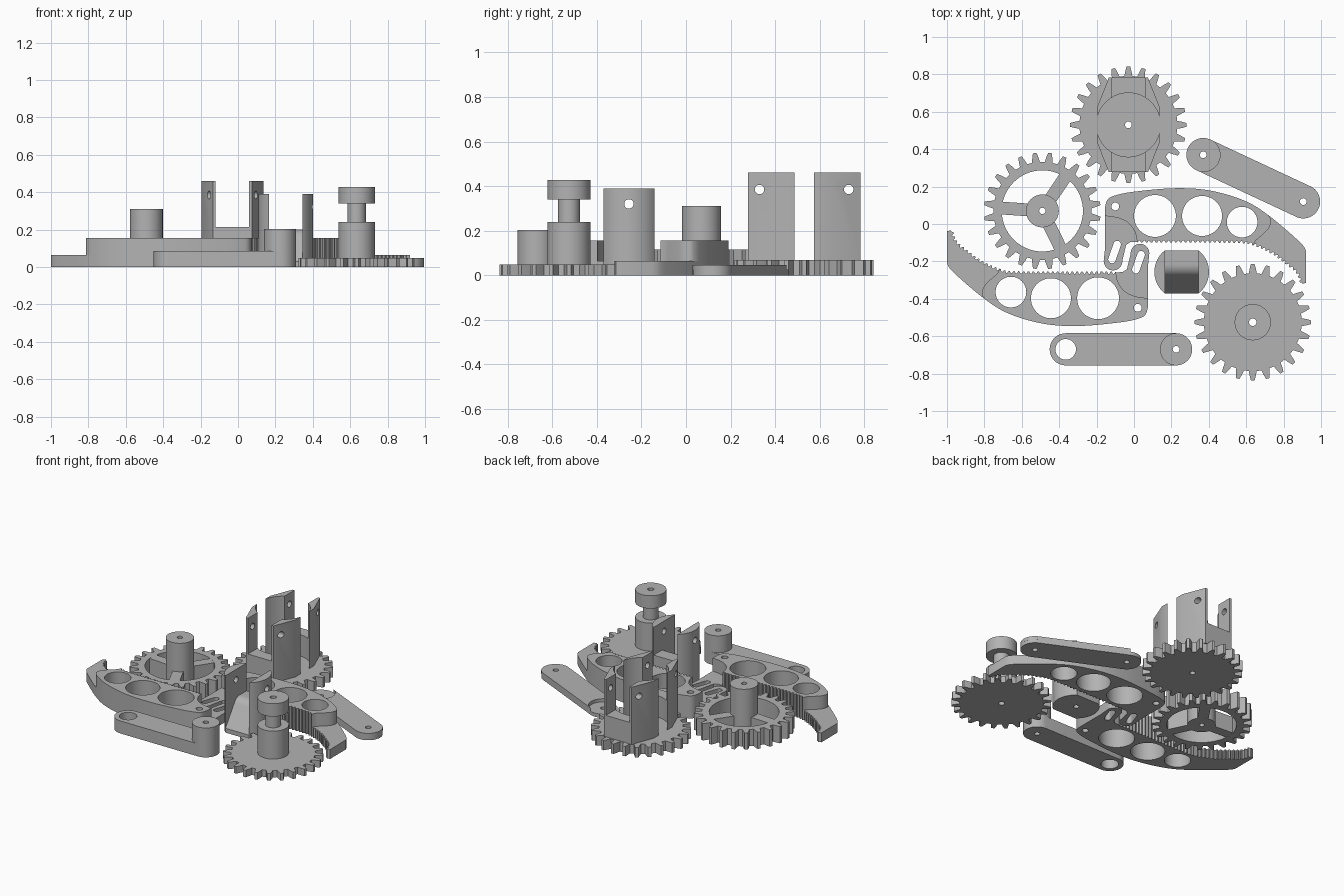
import bpy, bmesh, math
from mathutils import Vector, Matrix

old = bpy.data.objects.get("Cube")
if old:
    bpy.data.objects.remove(old, do_unlink=True)

grey = bpy.data.materials.new("plain grey plastic")
grey.use_nodes = True
grey.diffuse_color = (0.45, 0.45, 0.45, 1)
grey.node_tree.nodes["Principled BSDF"].inputs["Base Color"].default_value = (0.45, 0.45, 0.45, 1)


# ---------- helpers ----------
def add_object(name, mesh):
    ob = bpy.data.objects.new(name, mesh)
    bpy.context.collection.objects.link(ob)
    mesh.materials.clear()
    mesh.materials.append(grey)
    return ob


def baked(ob):
    return bpy.data.meshes.new_from_object(
        ob.evaluated_get(bpy.context.evaluated_depsgraph_get()))


def plate(name, loops, z0, z1):
    """Extrude closed outlines; inner outlines become holes."""
    cu = bpy.data.curves.new(name, 'CURVE')
    cu.dimensions, cu.fill_mode, cu.extrude = '2D', 'BOTH', (z1 - z0) / 2
    for loop in loops:
        sp = cu.splines.new('POLY')
        sp.points.add(len(loop) - 1)
        for p, q in zip(sp.points, loop):
            p.co = (q[0], q[1], 0, 1)
        sp.use_cyclic_u = True
    tmp = bpy.data.objects.new("outline", cu)
    bpy.context.collection.objects.link(tmp)
    bpy.context.view_layer.update()
    mesh = baked(tmp)
    bpy.data.objects.remove(tmp, do_unlink=True)
    bm = bmesh.new()
    bm.from_mesh(mesh)
    bmesh.ops.remove_doubles(bm, verts=bm.verts, dist=1e-5)
    bmesh.ops.recalc_face_normals(bm, faces=bm.faces)
    bmesh.ops.translate(bm, verts=bm.verts, vec=(0, 0, (z0 + z1) / 2))
    bm.to_mesh(mesh)
    bm.free()
    return add_object(name, mesh)


def cut(ob, cutters):
    """Subtract helper solids, then delete them."""
    for c in cutters:
        c.hide_render = True
        m = ob.modifiers.new("cut", 'BOOLEAN')
        m.operation, m.solver, m.object = 'DIFFERENCE', 'EXACT', c
    bpy.context.view_layer.update()
    mesh = baked(ob)
    ob.modifiers.clear()
    ob.data = mesh
    for c in cutters:
        bpy.data.objects.remove(c, do_unlink=True)


def pin(x, y, z, r, length):
    """Round cutter lying along x."""
    ob = plate("pin_cutter", [arc(0, 0, r)], -length / 2, length / 2)
    ob.data.transform(Matrix.Translation((x, y, z)) @ Matrix.Rotation(math.pi / 2, 4, 'Y'))
    return ob


def arc(x, y, r, a0=0, a1=360, n=48):
    full = abs(a1 - a0) == 360
    return [(x + r * math.cos(math.radians(a0 + (a1 - a0) * i / n)),
             y + r * math.sin(math.radians(a0 + (a1 - a0) * i / n)))
            for i in range(n if full else n + 1)]


def capsule(a, b, r):
    t = math.degrees(math.atan2(b[1] - a[1], b[0] - a[0]))
    return arc(*b, r, t - 90, t + 90, 20) + arc(*a, r, t + 90, t + 270, 20)


def box(x, y, hx, hy):
    return [(x - hx, y - hy), (x + hx, y - hy), (x + hx, y + hy), (x - hx, y + hy)]


def gear(x, y, phase=0, teeth=24, root=0.262, tip=0.312):
    pts = []
    for i in range(teeth):
        for f, h in ((-.31, 0), (-.22, .5), (-.12, 1), (.12, 1), (.22, .5), (.31, 0)):
            a = (i + phase + f) * math.tau / teeth
            r = root + (tip - root) * h
            pts.append((x + r * math.cos(a), y + r * math.sin(a)))
    return pts


def smooth(pts, n=8):
    """Rounded path through the points."""
    p = [Vector(q) for q in [pts[0], *pts, pts[-1]]]
    out = []
    for a, b, c, d in zip(p, p[1:], p[2:], p[3:]):
        for i in range(n):
            t = i / n
            out.append(b + .5 * t * (c - a + t * (2 * a - 5 * b + 4 * c - d
                                                  + t * (3 * (b - c) + d - a))))
    return out + [p[-1]]


def toothed(path, pitch=0.026, depth=0.012):
    """Walk along a path and raise small square-ish teeth on it."""
    out, k, rest = [], 0, 0
    for a, b in zip(path, path[1:]):
        d = b - a
        s = rest
        while s < d.length:
            side = Vector((d.y, -d.x)).normalized()
            out.append(a + d.normalized() * s - side * (depth if k % 4 > 1 else 0))
            k += 1
            s += pitch / 4
        rest = s - d.length
    return out


# ---------- fork gear ----------
fx, fy = -0.03, 0.53
hole = arc(fx, fy, 0.018, n=20)
plate("fork_gear", [gear(fx, fy), hole], 0, 0.068)
half = [(0.105, -0.252), (0.165, -0.1), (0.165, 0.1), (0.105, 0.252)]
body = [(fx + x, fy + y) for x, y in half] + [(fx - x, fy + y) for x, y in reversed(half)]
fork = plate("fork_posts", [body], 0.066, 0.46)
cut(fork, [plate("slot_cutter", [box(fx, fy, 0.09, 0.4)], 0.215, 0.6),
           plate("bore_cutter", [arc(fx, fy, 0.171, n=64)], 0.0, 0.6),
           pin(fx, fy - 0.2, 0.385, 0.021, 0.6), pin(fx, fy + 0.2, 0.385, 0.021, 0.6)])

# ---------- spoked gear ----------
sx, sy = -0.49, 0.07
plate("spoked_gear_rim", [gear(sx, sy, 0.5), arc(sx, sy, 0.217, n=64)], 0, 0.115)
plate("spoked_gear_hub", [arc(sx, sy, 0.088), arc(sx, sy, 0.017, n=20)], 0, 0.31)
for ang in (56, 176, 296):
    spoke = plate("spoke", [box(0.152, 0, 0.072, 0.034)], 0.0005, 0.1145)
    spoke.data.transform(Matrix.Translation((sx, sy, 0)) @ Matrix.Rotation(math.radians(ang), 4, 'Z'))

# ---------- spool gear ----------
px, py = 0.635, -0.525
hole = arc(px, py, 0.02, n=20)
plate("spool_gear", [gear(px, py), hole], 0, 0.048)
for name, r, z0, z1 in (("spool_base", .097, .048, .24), ("spool_neck", .049, .24, .34),
                        ("spool_cap", .097, .34, .428)):
    plate(name, [arc(px, py, r), hole], z0, z1)

# ---------- long link with thinned end ----------
a, b, r = (0.37, 0.37), (0.905, 0.12), 0.09
holes = [arc(*a, 0.018, n=20), arc(*b, 0.018, n=20)]
t = math.degrees(math.atan2(b[1] - a[1], b[0] - a[0]))
plate("long_link_base", [capsule(a, b, r)] + holes, 0, 0.025)
plate("long_link_top", [arc(*b, r, t - 90, t + 90) + arc(*a, r, t + 90, t - 90), holes[1]],
      0.025, 0.047)

# ---------- short link with boss ----------
a, b, r = (-0.365, -0.67), (0.225, -0.67), 0.086
hole = arc(*b, 0.018, n=20)
plate("boss_link", [capsule(a, b, r), arc(*a, 0.055), hole], 0, 0.086)
plate("link_boss", [arc(*b, r), hole], 0.086, 0.202)

# ---------- clevis ----------
cx, cy = 0.255, -0.256
for side, ang in (("left", 0), ("right", 180)):
    wall = plate("clevis_wall_" + side, [arc(cx, cy, 0.146, ang - 52, ang + 52, 32)], 0, 0.39)
    cut(wall, [pin(cx, cy, 0.32, 0.021, 0.6)])
ramp = [(-0.115, 0), (0.115, 0), (0.115, 0.2)] + arc(0.04, 0.13, 0.07, 90, 150, 10) + [(-0.115, 0.03)]
wedge = plate("clevis_ramp", [ramp], -0.09, 0.09)
# turn the profile upright so that it runs along x
wedge.data.transform(Matrix(((0, 0, 1, cx), (1, 0, 0, cy), (0, 1, 0, 0), (0, 0, 0, 1))))
cut(wedge, [plate("socket_cutter", [arc(cx, cy, 0.018, n=20)], -0.1, 0.05)])

# ---------- curved toothed arms ----------
back = smooth([(-.155, .09), (-.14, .132), (-.1, .153), (-.005, .172), (.21, .191), (.4, .18),
               (.585, .127), (.717, .048), (.885, -.095), (.92, -.145)])
teeth = toothed(smooth([(.9, -.32), (.877, -.257), (.823, -.209), (.743, -.15), (.636, -.102),
                        (.556, -.09), (.3, -.088), (.016, -.088)]))
finger = ([(.016, -.095), (-.02, -.097), (-.042, -.112), (-.062, -.195)]
          + arc(-.112, -.198, .05, 0, -180, 16) + [(-.155, -.13)])
nose = smooth([(.717, .048), (.733, .02), (.717, -.027), (.65, -.09)], 5)
heel = smooth([(.016, -.09), (.005, -.043), (-.03, .005), (-.085, .032), (-.155, .043)], 5)
lower = back + [(.92, -.315)] + teeth + finger
upper = [p for p in back if p[0] < .715] + nose + [p for p in teeth if p[0] < .64] + heel
bores = [arc(.112, .043, .112), arc(.364, .043, .107), arc(.578, .01, .082),
         arc(-.1, .094, .021, n=20)]
slot = capsule((-.09, -.11), (-.118, -.19), .02)
half_turn = Matrix.Translation((-.08, -.354, 0)) @ Matrix.Rotation(math.pi, 4, 'Z')
for side in ("back", "front"):
    for ob in (plate(side + "_arm_base", [lower, slot] + bores, 0, 0.065),
               plate(side + "_arm_body", [upper] + bores, 0.065, 0.155)):
        if side == "front":
            ob.data.transform(half_turn)

# ---------- shading ----------
bpy.ops.object.select_all(action='DESELECT')
for ob in bpy.context.collection.objects:
    if ob.type == 'MESH' and grey.name in ob.data.materials:
        ob.select_set(True)
        bpy.context.view_layer.objects.active = ob
bpy.ops.object.shade_smooth_by_angle(angle=math.radians(30))
